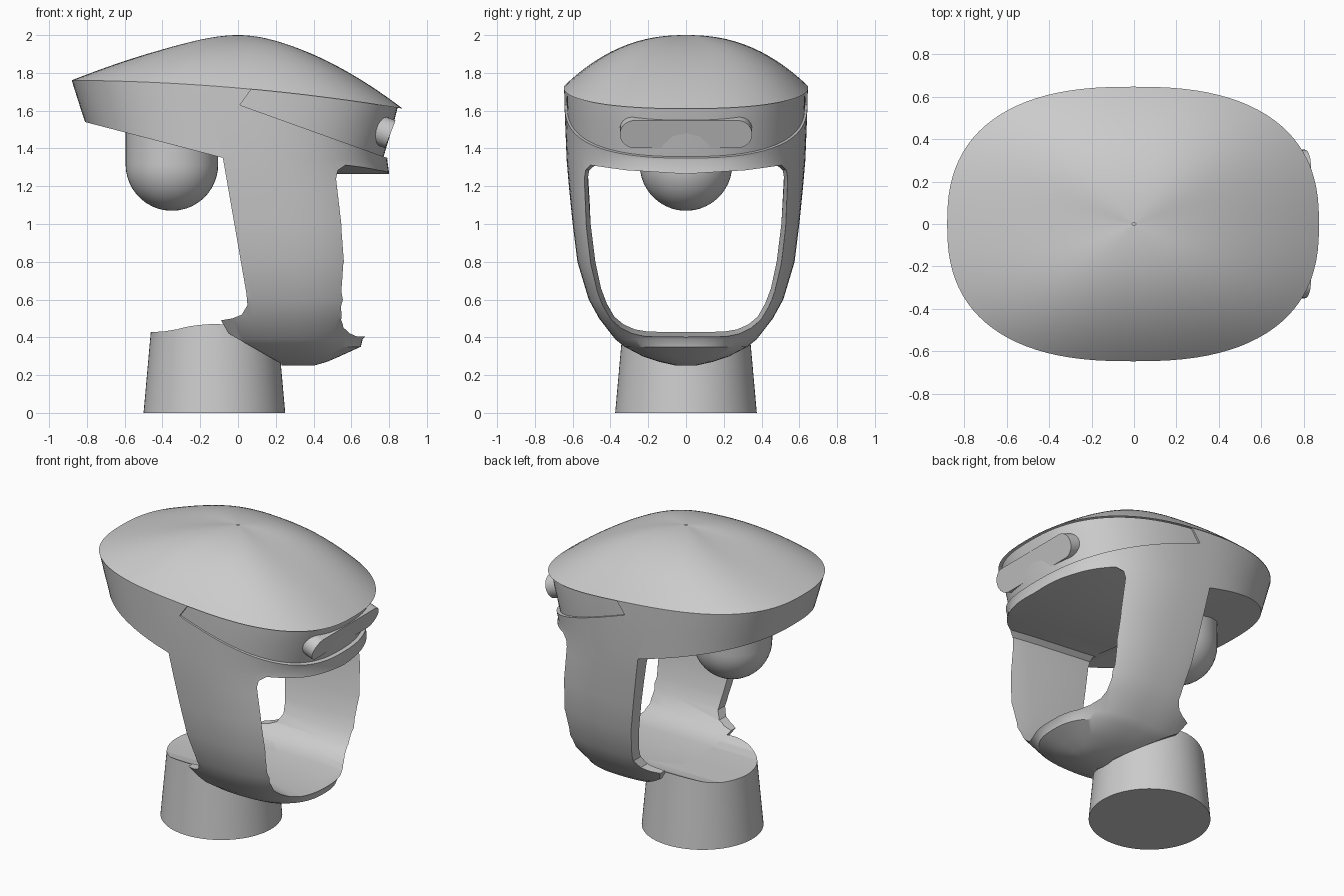
import bpy, bmesh, math
from mathutils import Matrix

if "Cube" in bpy.data.objects:
    bpy.data.objects.remove(bpy.data.objects["Cube"], do_unlink=True)

grey = bpy.data.materials.new("plain_grey")
grey.use_nodes = True
grey.diffuse_color = (0.6, 0.6, 0.6, 1)
grey.node_tree.nodes["Principled BSDF"].inputs["Base Color"].default_value = (0.6, 0.6, 0.6, 1)


def make(name, bm):
    bmesh.ops.recalc_face_normals(bm, faces=bm.faces)
    mesh = bpy.data.meshes.new(name)
    bm.to_mesh(mesh)
    bm.free()
    mesh.materials.append(grey)
    ob = bpy.data.objects.new(name, mesh)
    bpy.context.collection.objects.link(ob)
    return ob


def loft(name, rings, close_ends=True):
    """Skin a list of equal-length closed rings of points."""
    bm = bmesh.new()
    rows = [[bm.verts.new(p) for p in ring] for ring in rings]
    n = len(rows[0])
    for a, b in zip(rows, rows[1:]):
        for i in range(n):
            j = (i + 1) % n
            bm.faces.new((a[i], a[j], b[j], b[i]))
    if close_ends:
        bm.faces.new(rows[0])
        bm.faces.new(rows[-1])
    return make(name, bm)


def side_prism(name, outline):
    return loft(name, [[(x, y, z) for x, z in outline] for y in (-1, 1)])


def activate(ob):
    bpy.ops.object.select_all(action='DESELECT')
    ob.select_set(True)
    bpy.context.view_layer.objects.active = ob


def cut(ob, tool, operation):
    mod = ob.modifiers.new("cut", 'BOOLEAN')
    mod.operation, mod.object, mod.solver = operation, tool, 'EXACT'
    activate(ob)
    bpy.ops.object.modifier_apply(modifier=mod.name)


def smooth(ob, angle=30):
    activate(ob)
    bpy.ops.object.shade_smooth_by_angle(angle=math.radians(angle))


def power(v, e):
    return math.copysign(abs(v) ** e, v)


SEGMENTS = 96
ANGLES = [2 * math.pi * i / SEGMENTS for i in range(SEGMENTS)]


def plan(front, back, width):
    """Rounded-rectangle outline seen from above."""
    mid, half = (front + back) / 2, (front - back) / 2
    return [(mid + half * power(math.cos(a), 0.8), width * power(math.sin(a), 0.8)) for a in ANGLES]


def rim_z(x):
    return 1.72 - 0.086 * x - 0.045 * x * x


# Head shell sections: height, front, back, half width
SECTIONS = [
    (.25, .40, .22, .05), (.27, .47, .10, .14), (.30, .54, 0, .23), (.35, .65, -.15, .325),
    (.39, .66, -.24, .375), (.50, .76, -.33, .46), (.60, .80, -.40, .515), (.80, .83, -.50, .575),
    (1.0, .84, -.60, .60), (1.2, .81, -.70, .62), (1.34, .79, -.75, .632), (1.54, .85, -.81, .64),
    (1.62, .87, -.836, .643), (1.8, .90, -.893, .647)]


def shell(name, inset):
    return loft(name, [[(x, y, z) for x, y in plan(f - inset, b, w - inset * 0.5)]
                       for z, f, b, w in SECTIONS])


# Cutting tools: side silhouette, brow wedge and face opening
top_line = [(x / 20, rim_z(x / 20)) for x in range(-20, 21)]
silhouette = side_prism("silhouette_cutter", top_line + [
    (1.2, 1.5), (1.2, .2), (.23, .2), (.23, .26), (-.05, .42), (-.09, .49), (-.03, .5),
    (.02, .52), (.05, .57), (.045, .63), (-.08, 1.35), (-.81, 1.54), (-1, 1.59)])
wedge = side_prism("brow_cutter", [(.09, 1.74), (.01, 1.63), (1.2, 1.203), (1.2, 1.9), (.2, 1.9)])

half_opening = [(0, .428), (.2, .43), (.27, .442), (.33, .468), (.38, .51), (.42, .58), (.45, .66),
                (.48, .8), (.505, 1.0), (.52, 1.24), (.512, 1.285), (.48, 1.312), (.3, 1.285), (0, 1.265)]
opening_outline = half_opening + [(-y, z) for y, z in half_opening[-2:0:-1]]


def opening_ring(x, flare, rise):
    return [(x, y * (1 + 0.07 * flare), z + (rise if z > 1.2 else -0.025 * flare))
            for y, z in opening_outline]


opening = loft("opening_cutter", [opening_ring(-1, 0, .12), opening_ring(.42, 0, 0),
                                  opening_ring(.62, 1, 0), opening_ring(1.2, 1, 0)])

# Head frame with side pillars, chin band and brow lip
head = shell("head_frame", 0)
cut(head, silhouette, 'INTERSECT')
cut(head, opening, 'DIFFERENCE')
cut(head, wedge, 'DIFFERENCE')
smooth(head)

# Recessed brow band
brow = shell("brow_band", 0.024)
cut(brow, silhouette, 'INTERSECT')
cut(brow, wedge, 'INTERSECT')
smooth(brow)

# Domed cap
rings = []
outline = plan(.872, -.88, .647)
for k in range(1, 25):
    t = k / 24
    ring = []
    for (x, y), a in zip(outline, ANGLES):
        c = math.cos(a)
        exponent = 2.3 + ((1.7 if c > 0 else 1.45) - 2.3) * c * c
        ring.append((x * t, y * t, 2 - (2 - rim_z(x)) * t ** exponent))
    rings.append(ring)
cap = loft("domed_cap", [[(x * 0.01, y * 0.01, 2) for x, y in outline]] + rings, False)
smooth(cap, 50)

# Tapered neck, hollowed on top by the face opening
neck = loft("neck", [[(-.125 + r * math.cos(a), r * math.sin(a), z) for a in ANGLES]
                     for z, r in ((0, .375), (.56, .325))])
cut(neck, opening, 'DIFFERENCE')
smooth(neck)

# Hanging round-ended bulb
R = 0.245
bulb_profile = [(R * math.sin(math.radians(d)), 1.315 - R * math.cos(math.radians(d)))
                for d in range(2, 91, 8)] + [(R, 1.5)]
bulb = loft("rear_bulb", [[(-.35 + r * math.cos(a), r * math.sin(a), z) for a in ANGLES[::2]]
                          for r, z in bulb_profile])
smooth(bulb)

# Pill-shaped sensor bar, tilted with the brow
r = 0.078
pill = [(math.copysign(0.272, 90 - d) + r * math.cos(math.radians(d)), r * math.sin(math.radians(d)))
        for d in list(range(-90, 90, 10)) + [89.9] + list(range(91, 270, 10)) + [269.9]]
sensor = loft("sensor_bar", [[(x, y, z) for y, z in pill] for x in (-.2, 0)])
sensor.data.transform(Matrix.Translation((.806, 0, 1.475)) @ Matrix.Rotation(math.radians(21), 4, 'Y'))
smooth(sensor)

for tool in (silhouette, wedge, opening):
    bpy.data.objects.remove(tool, do_unlink=True)
